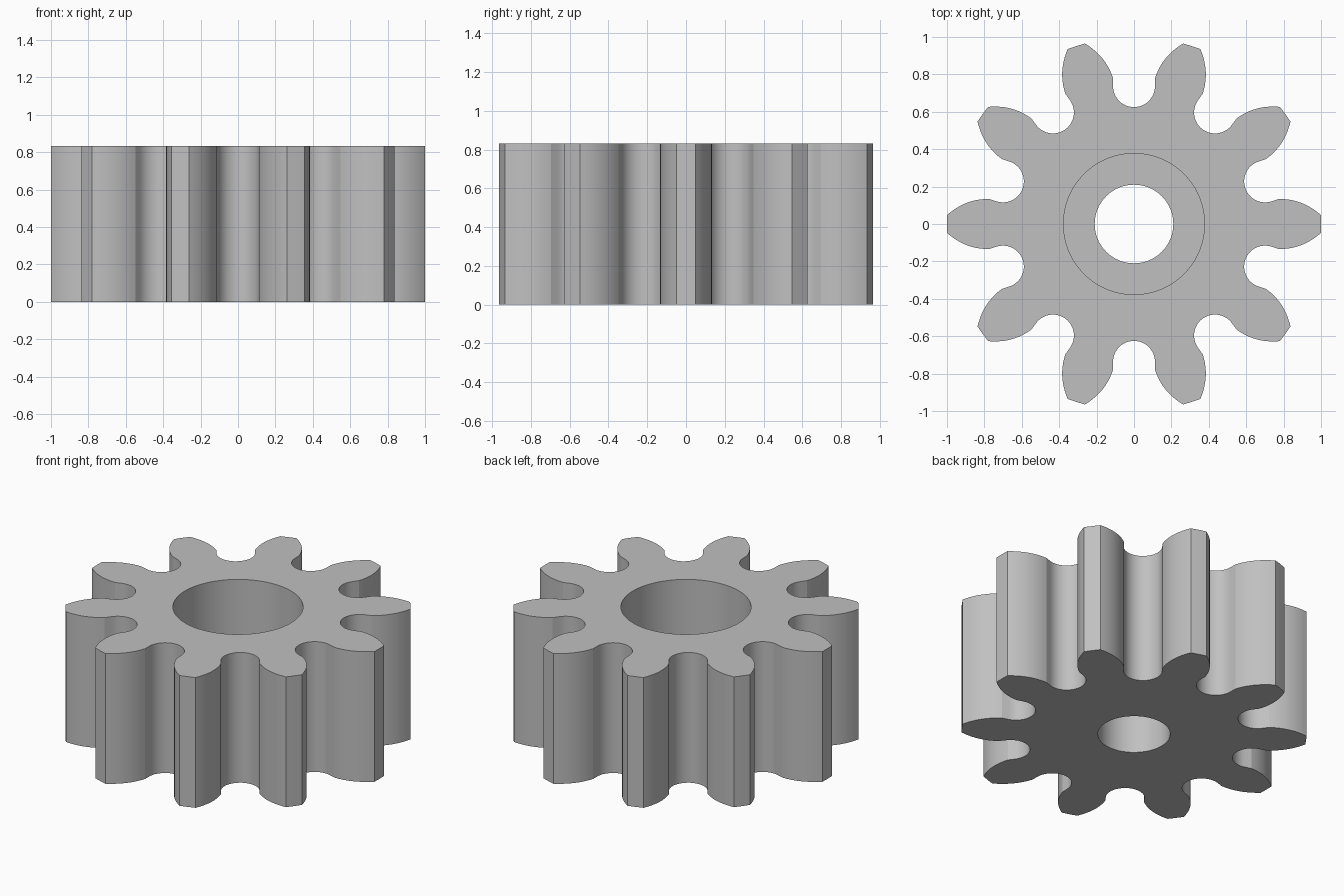
import bpy
import bmesh
from math import sin, cos, pi, radians
from mathutils import Vector, Matrix

TEETH = 10
HEIGHT = 0.833
STEP_Z = 0.38          # floor of the wide counterbore
WIDE_R, NARROW_R = 0.377, 0.21
PITCH = 2 * pi / TEETH

cube = bpy.data.objects.get("Cube")
if cube:
    bpy.data.objects.remove(cube, do_unlink=True)


def flank(steps=10):
    """Curved upper flank of the +x tooth, from its base corner to the tip."""
    a, b, c = Vector((0.776, 0.134)), Vector((0.9, 0.135)), Vector((0.9988, 0.0485))
    return [a * (1 - t) ** 2 + b * 2 * t * (1 - t) + c * t * t
            for t in (i / steps for i in range(steps + 1))]


def root(steps=24):
    """Round root of the gap that follows the tooth."""
    turn = Matrix.Rotation(PITCH / 2, 2)
    return [turn @ Vector((0.737 - 0.112 * sin(s), -0.112 * cos(s)))
            for s in (pi * i / steps for i in range(steps + 1))]


def gear_outline():
    upper = flank()
    lower = [Vector((p.x, -p.y)) for p in upper]
    tooth = lower + [Vector((1, 0))] + upper[::-1] + root()
    return [Matrix.Rotation(PITCH * k, 2) @ p for k in range(TEETH) for p in tooth]


def circle(radius, sides=96):
    return [Vector((radius * cos(2 * pi * i / sides), radius * sin(2 * pi * i / sides)))
            for i in range(sides)]


bm = bmesh.new()


def ring(points, z):
    verts = [bm.verts.new((p.x, p.y, z)) for p in points]
    return verts, [bm.edges.new((v, verts[i - 1])) for i, v in enumerate(verts)]


def wall(a, b):
    for i in range(len(a)):
        bm.faces.new((a[i - 1], a[i], b[i], b[i - 1]))


def cap(outer, inner, z):
    bmesh.ops.triangle_fill(bm, edges=outer + inner, use_beauty=True,
                            use_dissolve=False, normal=(0, 0, z))


# Toothed rim and stepped bore
outline = gear_outline()
rim_low, rim_low_edges = ring(outline, 0)
rim_top, rim_top_edges = ring(outline, HEIGHT)
bore_low, bore_low_edges = ring(circle(NARROW_R), 0)
bore_step, _ = ring(circle(NARROW_R), STEP_Z)
wide_step, _ = ring(circle(WIDE_R), STEP_Z)
wide_top, wide_top_edges = ring(circle(WIDE_R), HEIGHT)

wall(rim_low, rim_top)
wall(bore_low, bore_step)
wall(bore_step, wide_step)
wall(wide_step, wide_top)

# Flat end faces
cap(rim_top_edges, wide_top_edges, 1)
cap(rim_low_edges, bore_low_edges, -1)
bmesh.ops.recalc_face_normals(bm, faces=bm.faces[:])

mesh = bpy.data.meshes.new("pinion_gear")
bm.to_mesh(mesh)
bm.free()
gear = bpy.data.objects.new("pinion_gear", mesh)
bpy.context.collection.objects.link(gear)

# Plain grey metal
grey = bpy.data.materials.new("plain_grey")
grey.use_nodes = True
colour = (0.53, 0.53, 0.53, 1)
grey.diffuse_color = colour
grey.node_tree.nodes["Principled BSDF"].inputs["Base Color"].default_value = colour
mesh.materials.append(grey)

# Smooth curves, crisp corners
bpy.ops.object.select_all(action="DESELECT")
gear.select_set(True)
bpy.context.view_layer.objects.active = gear
bpy.ops.object.shade_smooth_by_angle(angle=radians(12))
